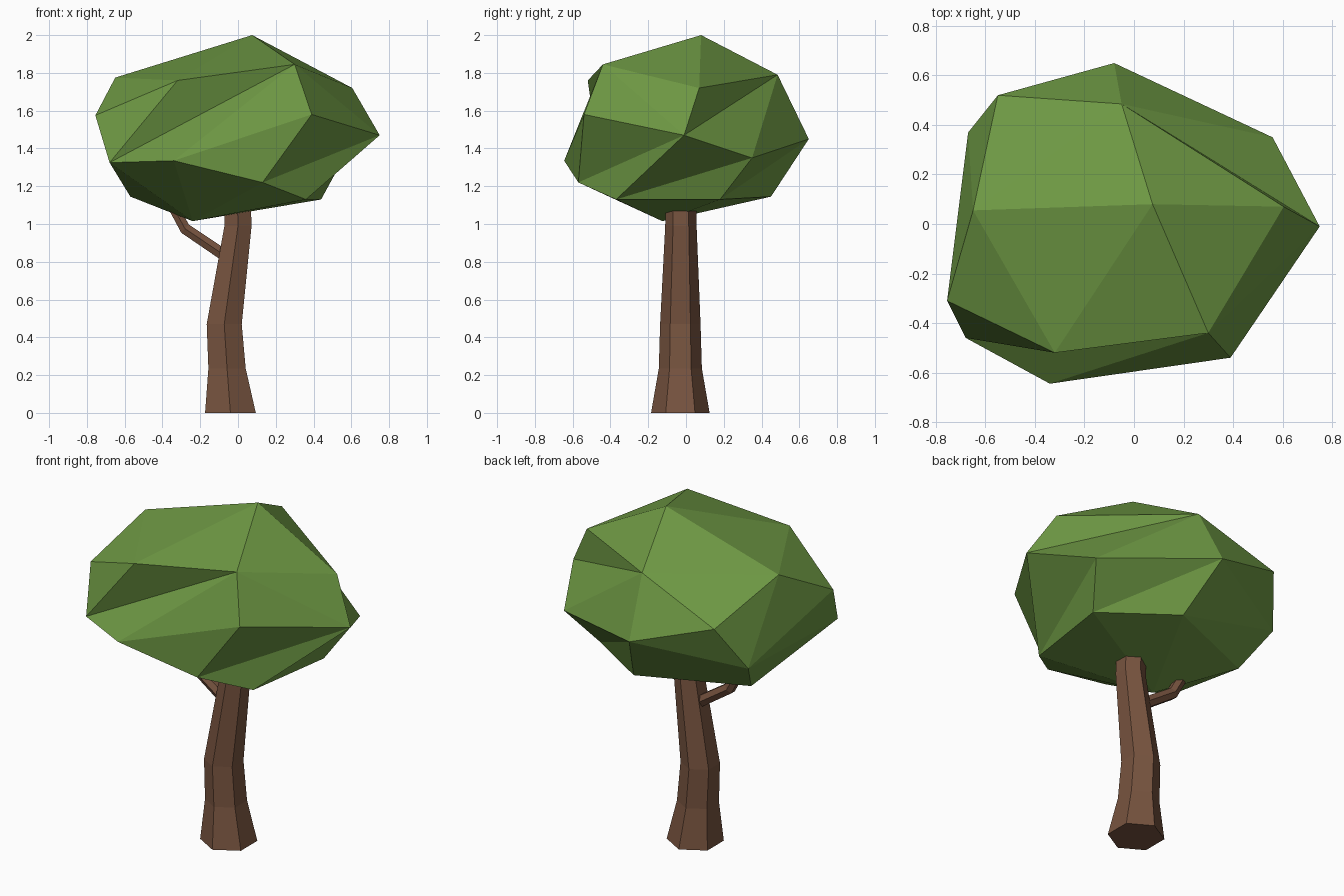
import bpy, bmesh, math
from mathutils import Vector

if "Cube" in bpy.data.objects:
    bpy.data.objects.remove(bpy.data.objects["Cube"])


def material(name, rgb):
    m = bpy.data.materials.new(name)
    m.diffuse_color = (*rgb, 1)
    m.use_nodes = True
    m.node_tree.nodes["Principled BSDF"].inputs["Base Color"].default_value = m.diffuse_color
    return m


def finish(bm, name, mat):
    bmesh.ops.recalc_face_normals(bm, faces=bm.faces)
    me = bpy.data.meshes.new(name)
    bm.to_mesh(me)
    bm.free()
    me.materials.append(mat)
    ob = bpy.data.objects.new(name, me)
    bpy.context.collection.objects.link(ob)
    return ob


def tube(name, rings, mat, level=False, sides=6):
    """Loft polygons (x, y, z, radius); level keeps the rings horizontal."""
    bm = bmesh.new()
    pts = [Vector(r[:3]) for r in rings]
    loops = []
    for i, (p, r) in enumerate(zip(pts, rings)):
        t = Vector((0, 0, 1)) if level else \
            (pts[min(i + 1, len(pts) - 1)] - pts[max(i - 1, 0)]).normalized()
        v = t.cross(Vector((0, 1, 0))).normalized()
        u = v.cross(t)
        angles = [math.tau * k / sides for k in range(sides)]
        loops.append([bm.verts.new(p + r[3] * (u * math.cos(a) + v * math.sin(a)))
                      for a in angles])
    for a, b in zip(loops, loops[1:]):
        for k in range(sides):
            j = (k + 1) % sides
            bm.faces.new((a[k], a[j], b[j], b[k]))
    bm.faces.new(loops[0])
    bm.faces.new(loops[-1])
    return finish(bm, name, mat)


bark = material("bark brown", (0.185, 0.088, 0.05))
leaf = material("leaf green", (0.155, 0.315, 0.057))

# Bent six-sided trunk and its small side branch
tube("trunk", [(-.04, -.03, 0, .155), (-.058, -.03, .235, .114),
               (-.073, -.03, .47, .107), (0, -.027, .99, .083),
               (-.005, -.027, 1.2, .08)], bark, level=True)
tube("branch", [(-.02, -.025, .80, .036), (-.28, -.015, .975, .034),
                (-.36, -.01, 1.12, .03)], bark)

# Crown: hull of the corner points
corners = {
    "A": (-.08, .65, 1.45), "B": (-.55, .52, 1.60), "C": (-.67, .37, 1.34),
    "D": (-.755, -.31, 1.575), "E": (-.68, -.46, 1.325), "F": (-.34, -.645, 1.335),
    "G": (.39, -.54, 1.58), "H": (.75, -.01, 1.47), "I": (.56, .35, 1.35),
    "J": (-.05, .485, 1.79), "K": (.075, .08, 2.0), "L": (-.65, .055, 1.775),
    "M": (-.32, -.52, 1.76), "N": (.30, -.44, 1.845), "O": (.605, .07, 1.72),
    "P": (.13, -.57, 1.22), "Q": (.36, -.37, 1.13), "T": (-.24, -.125, 1.015),
    "U": (-.57, .20, 1.145), "V": (.03, .45, 1.145), "W": (.44, .18, 1.13),
}
bm = bmesh.new()
vert = {k: bm.verts.new(co) for k, co in corners.items()}
bmesh.ops.convex_hull(bm, input=bm.verts[:])


def crease(a, b):
    """Turn the edge lying between two corners so that it joins them."""
    for e in bm.edges:
        if len(e.link_faces) == 2:
            tips = {v for f in e.link_faces for v in f.verts} - set(e.verts)
            if tips == {vert[a], vert[b]}:
                bmesh.utils.edge_rotate(e, True)
                return


# Inward creases of the foliage
for a, b in ("NF", "EN", "JH", "QI", "WA", "PH"):
    crease(a, b)
finish(bm, "crown", leaf)
